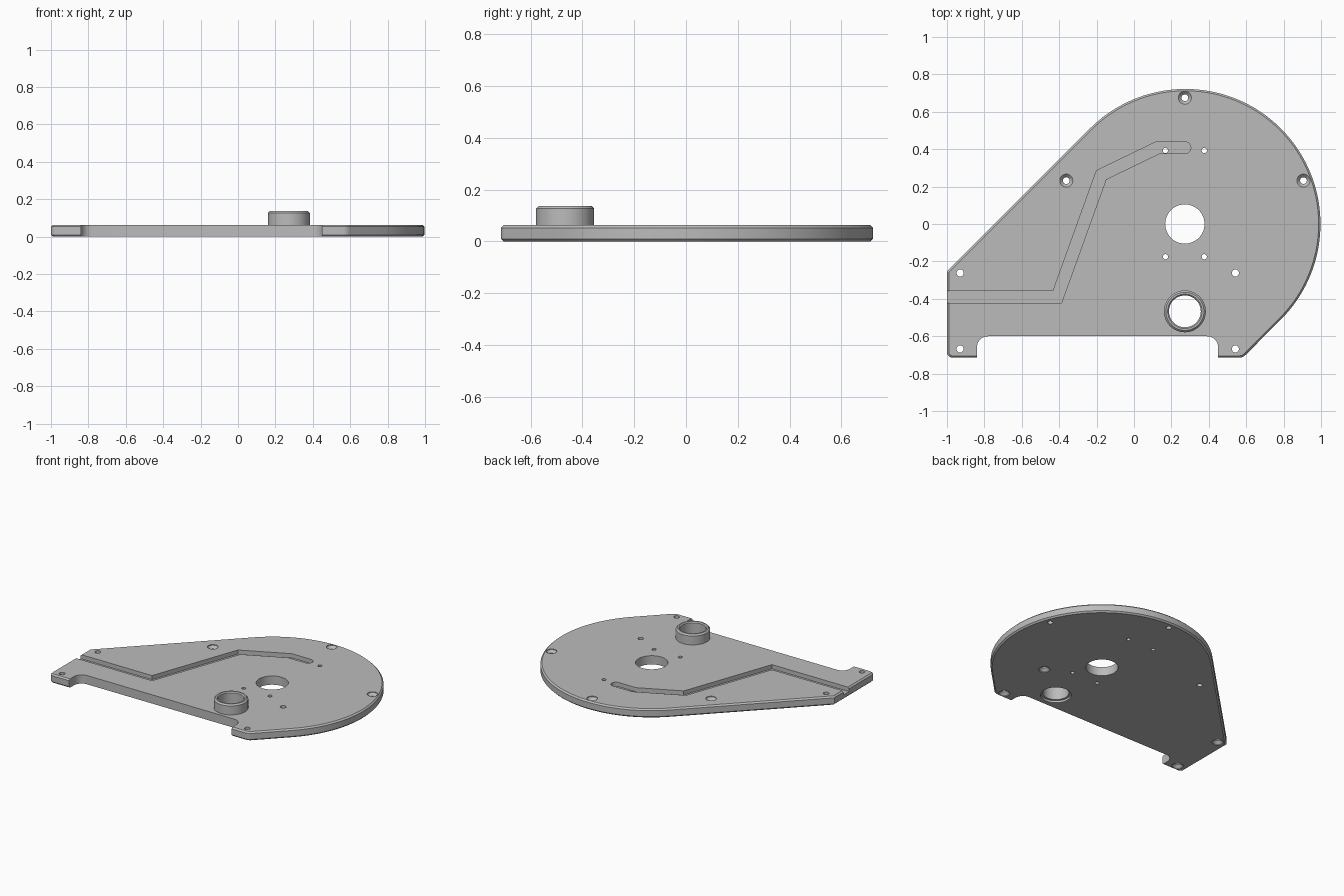
import bpy, bmesh
from math import cos, sin, radians, pi
from mathutils import Vector

cube = bpy.data.objects.get("Cube")
if cube:
    bpy.data.objects.remove(cube, do_unlink=True)

grey = bpy.data.materials.new("satin grey")
grey.use_nodes = True
grey.diffuse_color = (0.5, 0.5, 0.5, 1)
grey.node_tree.nodes["Principled BSDF"].inputs["Base Color"].default_value = (0.5, 0.5, 0.5, 1)

T = 0.063            # plate thickness
CX, R = 0.275, 0.722   # big round end


def arc(x, y, r, start, end, n):
    steps = [radians(start + (end - start) * i / n) for i in range(n + 1)]
    return [(x + r * cos(a), y + r * sin(a)) for a in steps]


def make_object(name, bm):
    bmesh.ops.recalc_face_normals(bm, faces=bm.faces[:])
    mesh = bpy.data.meshes.new(name)
    bm.to_mesh(mesh)
    bm.free()
    mesh.materials.append(grey)
    obj = bpy.data.objects.new(name, mesh)
    bpy.context.collection.objects.link(obj)
    return obj


def prism(name, outline, z0, z1):
    bm = bmesh.new()
    face = bm.faces.new([bm.verts.new((x, y, z0)) for x, y in outline])
    top = bmesh.ops.extrude_face_region(bm, geom=[face])["geom"]
    moved = [v for v in top if isinstance(v, bmesh.types.BMVert)]
    bmesh.ops.translate(bm, verts=moved, vec=(0, 0, z1 - z0))
    return make_object(name, bm)


def lathe(name, x, y, profile, n=32, closed=False):
    """Turn a (radius, z) profile about a vertical axis."""
    bm = bmesh.new()
    rings = [[bm.verts.new((x + r * cos(2 * pi * i / n), y + r * sin(2 * pi * i / n), z))
              for i in range(n)] for r, z in profile]
    pairs = list(zip(rings, rings[1:]))
    if closed:
        pairs.append((rings[-1], rings[0]))
    for a, b in pairs:
        for i in range(n):
            j = (i + 1) % n
            bm.faces.new((a[i], a[j], b[j], b[i]))
    if not closed:
        bm.faces.new(rings[0])
        bm.faces.new(rings[-1])
    return make_object(name, bm)


def apply_modifiers(obj):
    bpy.context.view_layer.update()
    graph = bpy.context.evaluated_depsgraph_get()
    mesh = bpy.data.meshes.new_from_object(obj.evaluated_get(graph))
    obj.modifiers.clear()
    obj.data = mesh


def cut(target, cutter):
    mod = target.modifiers.new("cut", "BOOLEAN")
    mod.operation = "DIFFERENCE"
    mod.solver = "EXACT"
    mod.object = cutter
    apply_modifiers(target)
    bpy.data.objects.remove(cutter, do_unlink=True)


# Plate: round end with two tangent sides and a chamfered rim
LOW = -0.715
tangent = R * cos(radians(45))
outline = arc(CX, 0, R, -45, 135, 72)
outline += [(-1, tangent - (CX - tangent + 1))]
outline += arc(-0.97, LOW + 0.03, 0.03, 180, 270, 6)
corner_x = CX + tangent - (-tangent - LOW)
outline += arc(corner_x - 0.02, LOW + 0.05, 0.05, 270, 315, 4)
plate = prism("base_plate", outline, 0, T)
bevel = plate.modifiers.new("chamfer", "BEVEL")
bevel.width = 0.01
bevel.segments = 1
bevel.limit_method = "ANGLE"
bevel.angle_limit = radians(60)
apply_modifiers(plate)

# Front notch with rounded inner corners
notch = [(0.45, -0.9)] + arc(0.39, -0.66, 0.06, 0, 90, 8)
notch += arc(-0.78, -0.66, 0.06, 90, 180, 8) + [(-0.84, -0.9)]
cut(plate, prism("notch_cutter", notch, -0.1, 0.2))

# Cable groove: mitred strip along a centre line with a round end
path = [Vector(p) for p in ((-1.1, -0.39), (-0.41, -0.39), (-0.175, 0.262),
                            (0.127, 0.408), (0.272, 0.408))]
HALF = 0.032
left, right = [], []
for i, p in enumerate(path):
    before = (p - path[max(i - 1, 0)]) if i else path[1] - path[0]
    after = (path[i + 1] - p) if i < len(path) - 1 else before
    n1 = Vector((-before.y, before.x)).normalized()
    n2 = Vector((-after.y, after.x)).normalized()
    mitre = (n1 + n2).normalized()
    offset = mitre * HALF / mitre.dot(n1)
    left.append(tuple(p + offset))
    right.append(tuple(p - offset))
round_end = arc(path[-1].x, path[-1].y, HALF, -90, 90, 12)
groove = right[:-1] + round_end + left[-2::-1]
cut(plate, prism("groove_cutter", groove, T - 0.03, 0.2))

# Holes: centre bore, boss bore, small pin holes, countersunk screw holes
BY = -0.467
BX = 0.272
cut(plate, lathe("centre_bore", BX, 0, [(0.105, -0.1), (0.105, 0.2)], 64))
cut(plate, lathe("boss_bore", BX, BY, [(0.1, -0.1), (0.1, 0.015), (0.085, 0.015), (0.085, 0.2)], 64))
for x in (BX - 0.104, BX + 0.104):
    for y in (0.393, -0.175):
        cut(plate, lathe("pin_hole", x, y, [(0.014, -0.1), (0.014, 0.2)], 20))
for x, y in ((BX, 0.675), (-0.362, 0.232), (0.906, 0.232)):
    cone = [(0.018, -0.1), (0.018, T - 0.022), (0.035, T - 0.005), (0.035, 0.2)]
    cut(plate, lathe("top_screw_hole", x, y, cone, 28))
for x in (-0.93, 0.542):
    for y in (-0.262, -0.668):
        cone = [(0.037, -0.1), (0.037, 0.005), (0.019, 0.023), (0.019, 0.2)]
        cut(plate, lathe("bottom_screw_hole", x, y, cone, 28))

# Raised ring boss with chamfered upper rim
TOP = 0.137
boss = lathe("ring_boss", BX, BY, [(0.112, T - 0.004), (0.112, TOP - 0.01), (0.102, TOP),
             (0.092, TOP), (0.085, TOP - 0.007), (0.085, T - 0.004)], 64, closed=True)

for obj in (plate, boss):
    bpy.ops.object.select_all(action="DESELECT")
    obj.select_set(True)
    bpy.context.view_layer.objects.active = obj
    bpy.ops.object.shade_smooth_by_angle(angle=radians(30))
